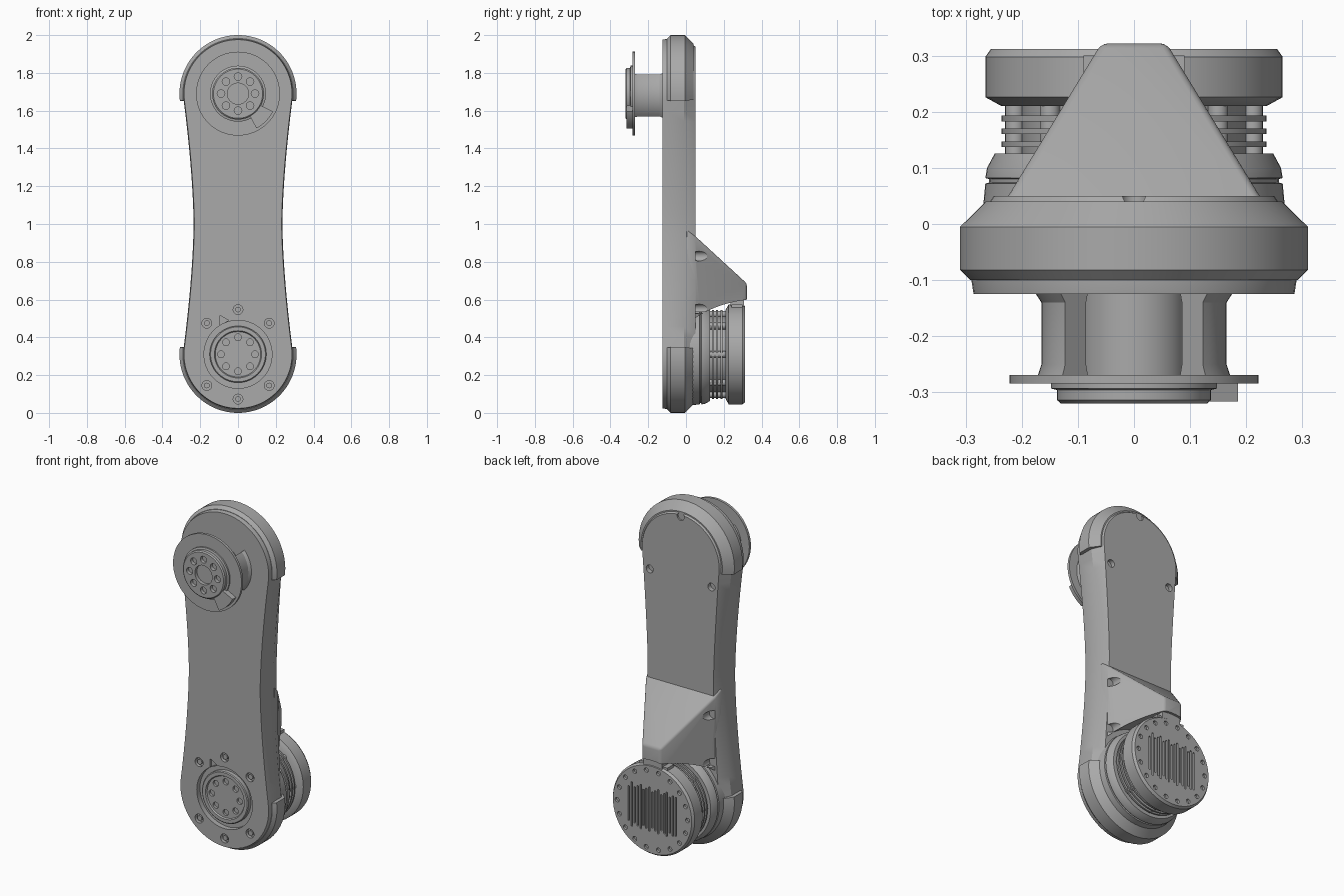
import bpy, bmesh
from math import sin, cos, pi, radians, sqrt

cube = bpy.data.objects.get("Cube")
if cube:
    bpy.data.objects.remove(cube, do_unlink=True)

grey = bpy.data.materials.new("machined grey")
grey.use_nodes = True
grey.diffuse_color = (0.4, 0.4, 0.4, 1)
for node in grey.node_tree.nodes:
    if node.type == 'BSDF_PRINCIPLED':
        node.inputs["Base Color"].default_value = (0.4, 0.4, 0.4, 1)
        node.inputs["Roughness"].default_value = 0.6

LOW, HIGH = 0.31, 1.69      # heights of the two joint axes


# ---- helpers ----
def loft(bm, rings):
    """Skin equal-length closed rings and cap both ends."""
    loops = [[bm.verts.new(p) for p in ring] for ring in rings]
    for a, b in zip(loops, loops[1:]):
        for i in range(len(a)):
            j = (i + 1) % len(a)
            bm.faces.new((a[i], a[j], b[j], b[i]))
    bm.faces.new(loops[0])
    bm.faces.new(loops[-1])


def circle(x, y, z, r, n):
    return [(x + r * cos(2 * pi * i / n), y, z + r * sin(2 * pi * i / n)) for i in range(n)]


def rect(y, x0, x1, z0, z1):
    return [(x0, y, z0), (x1, y, z0), (x1, y, z1), (x0, y, z1)]


def finish(name, bm):
    bmesh.ops.recalc_face_normals(bm, faces=bm.faces[:])
    mesh = bpy.data.meshes.new(name)
    bm.to_mesh(mesh)
    bm.free()
    mesh.materials.append(grey)
    ob = bpy.data.objects.new(name, mesh)
    bpy.context.collection.objects.link(ob)
    return ob


def solid(name, *lofts):
    bm = bmesh.new()
    for rings in lofts:
        loft(bm, rings)
    return finish(name, bm)


def lathe(name, profile, z, n=64):
    return solid(name, [circle(0, y, z, r, n) for y, r in profile])


def activate(ob):
    bpy.ops.object.select_all(action='DESELECT')
    ob.select_set(True)
    bpy.context.view_layer.objects.active = ob


def cut(target, *lofts):
    """Subtract a set of separate solids from the target."""
    cutter = solid("cutter", *lofts)
    cutter.hide_render = True
    mod = target.modifiers.new("cut", 'BOOLEAN')
    mod.operation = 'DIFFERENCE'
    mod.solver = 'EXACT'
    mod.object = cutter
    activate(target)
    bpy.ops.object.modifier_apply(modifier=mod.name)
    bpy.data.objects.remove(cutter, do_unlink=True)


def hole(x, z, r, y0, y1, n=16):
    return [circle(x, y0, z, r, n), circle(x, y1, z, r, n)]


def bolt_circle(z, radius, r, y0, y1, count):
    return [hole(radius * cos(2 * pi * i / count), z + radius * sin(2 * pi * i / count), r, y0, y1)
            for i in range(count)]


def sector(y, z, r0, r1, a0, a1, n=14):
    angles = [radians(a0 + (a1 - a0) * i / n) for i in range(n + 1)]
    return ([(r1 * cos(a), y, z + r1 * sin(a)) for a in angles]
            + [(r0 * cos(a), y, z + r0 * sin(a)) for a in reversed(angles)])


# ---- arm body: waisted outline with chamfered back ----
def outline(y, inset, waist_inset):
    quarter = []
    for i in range(21):
        a = radians(90 - 98 * i / 20)
        quarter.append((0.29 * cos(a), HIGH + 0.29 * sin(a), cos(a), sin(a)))
    for i in range(1, 13):
        t = 1 - i / 12
        quarter.append((0.235 + 0.052 * t ** 1.6, 1 + 0.65 * t, 1, 0))
    pts = []
    for x, z, nx, nz in quarter:
        d = waist_inset + (inset - waist_inset) * min(1, ((z - 1) / 0.65) ** 2)
        pts.append((x - nx * d, y, z - nz * d))
    right = pts + [(x, y, 2 - z) for x, y, z in reversed(pts[:-1])]
    return right + [(-x, y, z) for x, y, z in reversed(right[1:-1])]


body = solid("arm_body", [outline(-0.125, 0.004, 0.004), outline(-0.1, 0, 0),
                          outline(-0.01, 0, 0), outline(0.05, 0.04, 0.022)])
screws = [(0, 0.237), (0.165, 0.165), (0.165, -0.165),
          (0, -0.237), (-0.165, -0.165), (-0.165, 0.165)]
cut(body, hole(0, LOW, 0.18, -0.2, -0.095, 64),
    *[hole(x, LOW + z, 0.026, -0.2, -0.105) for x, z in screws],
    *[hole(x, z, 0.023, 0.025, 0.1) for x, z in ((-0.2, 1.57), (0.2, 1.57), (0, 1.93))])
cut(body, hole(-0.08, LOW + 0.18, 0.03, -0.2, -0.11, 3))
solid("body_screws", *[hole(x, LOW + z, 0.015, -0.12, -0.1, 12) for x, z in screws])

# ---- raised pads wrapping both rounded ends ----
for name, centre, sign in (("upper_end_pad", HIGH, 1), ("lower_end_pad", LOW, -1)):
    rings = []
    for y, r in ((-0.1, 0.292), (-0.082, 0.31), (-0.005, 0.31), (0.04, 0.264)):
        angles = [radians(-7 + 194 * i / 48) for i in range(49)]
        rings.append([(r * cos(a), y, centre + sign * r * sin(a)) for a in angles])
    pad = solid(name, rings)
    if sign < 0:
        cut(pad, hole(0, LOW, 0.2, -0.2, -0.08, 64))

# ---- sloping housing behind the arm, hollowed round the motor ----
housing = solid("motor_housing", [rect(y, -w, w, 0.36, top) for y, w, top in
                                  ((0.0, 0.236, 0.975), (0.05, 0.224, 0.935), (0.322, 0.058, 0.685))])
bevel = housing.modifiers.new("soft edges", 'BEVEL')
bevel.width = 0.012
bevel.segments = 3
activate(housing)
bpy.ops.object.modifier_apply(modifier=bevel.name)
cut(housing, hole(0, LOW, 0.295, 0.03, 0.5, 96))
cut(housing, *[hole(s * 0.212, z, 0.026, 0.05, 0.3) for s in (-1, 1) for z in (0.55, 0.83)])

# ---- rear motor ----
lathe("motor_base", [(0.02, 0.27), (0.072, 0.265), (0.074, 0.258), (0.08, 0.258),
                     (0.082, 0.265), (0.1, 0.262), (0.126, 0.248)], LOW)
lathe("motor_core", [(0.11, 0.2), (0.23, 0.2)], LOW)
for y in (0.142, 0.165, 0.188):
    lathe("cooling_fin", [(y - 0.005, 0.236), (y + 0.005, 0.236)], LOW)
solid("motor_posts", *bolt_circle(LOW, 0.212, 0.018, 0.115, 0.222, 8))
cap = lathe("motor_cap", [(0.21, 0.236), (0.226, 0.265), (0.298, 0.265), (0.312, 0.255)], LOW)
slots = []
for i in range(17):
    x = (i - 8) * 0.019
    tall = min(0.13, sqrt(0.19 ** 2 - x * x)) - 0.012 * (i % 3)
    slots.append([rect(y, x - 0.005, x + 0.005, LOW - tall, LOW + tall) for y in (0.298, 0.4)])
cut(cap, *slots, *bolt_circle(LOW, 0.228, 0.013, 0.298, 0.4, 18))
solid("cable_connector",
      [rect(y, -0.06, 0.06, 0.55, 0.605) for y in (0.235, 0.308)],
      [rect(y, -0.09, 0.09, 0.53, 0.575) for y in (0.24, 0.3)])

# ---- lower front hub set in the recess ----
hub = lathe("lower_hub", [(-0.09, 0.15), (-0.118, 0.15), (-0.122, 0.145), (-0.122, 0.125),
                          (-0.114, 0.12)], LOW)
cut(hub, *bolt_circle(LOW, 0.09, 0.018, -0.2, -0.1, 8))

# ---- upper front output flange ----
lathe("output_shaft", [(-0.11, 0.095), (-0.275, 0.095)], HIGH)
for name, mid in (("left_bracket", 0), ("right_bracket", 180)):
    solid(name, [sector(y, HIGH - 0.01, r0, r1, mid - 42, mid + 42) for y, r0, r1 in
                 ((-0.12, 0.11, 0.178), (-0.14, 0.115, 0.165), (-0.25, 0.115, 0.165),
                  (-0.272, 0.11, 0.172))])
lathe("flange_disc", [(-0.269, 0.222), (-0.284, 0.222)], HIGH)
face = lathe("output_face", [(-0.28, 0.148), (-0.293, 0.148), (-0.296, 0.137),
                             (-0.314, 0.137), (-0.32, 0.13)], HIGH)
cut(face, hole(0, HIGH, 0.056, -0.4, -0.3, 32), *bolt_circle(HIGH, 0.09, 0.02, -0.4, -0.3, 8))
solid("flange_stop", [sector(y, HIGH, 0.13, 0.208, -62, -27) for y in (-0.28, -0.316)])

for ob in list(bpy.context.collection.objects):
    if ob.type == 'MESH' and ob.data.materials and ob.data.materials[0] == grey:
        activate(ob)
        bpy.ops.object.shade_smooth_by_angle(angle=radians(30))
